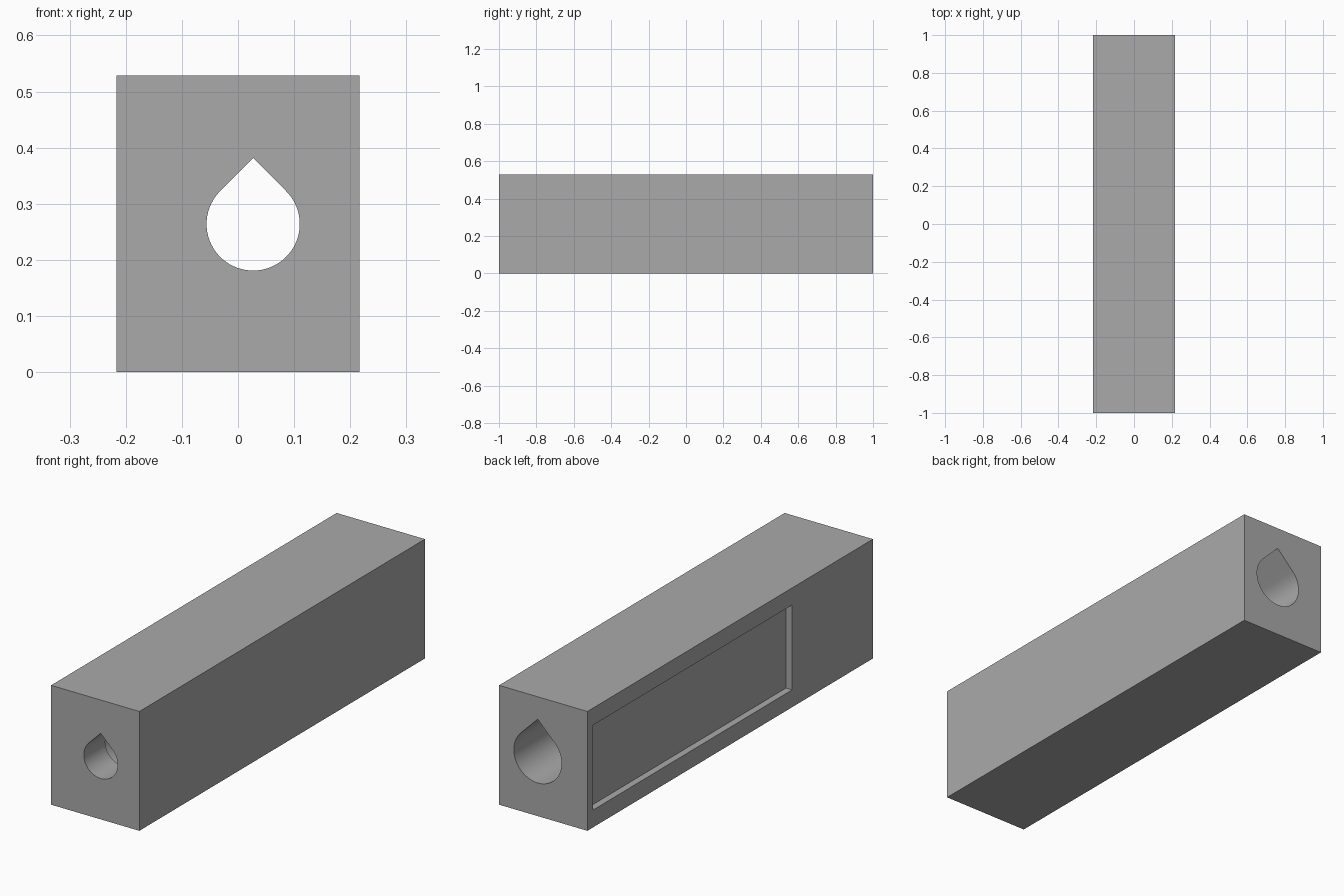
import bpy
import bmesh
from math import radians, sin, cos, sqrt
from mathutils import Vector

cube = bpy.data.objects.get("Cube")
if cube:
    bpy.data.objects.remove(cube, do_unlink=True)

WIDTH, LENGTH, HEIGHT = 0.433, 2.0, 0.529
BORE_X, BORE_Z = 0.027, 0.264
STEP_Y = -0.85          # where the narrow front bore opens into the wide one

grey = bpy.data.materials.new("plain grey")
grey.use_nodes = True
colour = (0.4, 0.4, 0.4, 1)
grey.diffuse_color = colour
grey.node_tree.nodes["Principled BSDF"].inputs["Base Color"].default_value = colour


def add_object(name, bm):
    bmesh.ops.recalc_face_normals(bm, faces=bm.faces)
    mesh = bpy.data.meshes.new(name)
    bm.to_mesh(mesh)
    bm.free()
    mesh.materials.append(grey)
    obj = bpy.data.objects.new(name, mesh)
    bpy.context.collection.objects.link(obj)
    return obj


def box(name, low, high):
    low, high = Vector(low), Vector(high)
    bm = bmesh.new()
    bmesh.ops.create_cube(bm, size=1)
    bmesh.ops.scale(bm, vec=high - low, verts=bm.verts)
    bmesh.ops.translate(bm, vec=(low + high) / 2, verts=bm.verts)
    return add_object(name, bm)


def teardrop(radius, steps=54):
    """Round below, with two tangent 45 degree flats meeting at a tip."""
    points = [(0, radius * sqrt(2))]
    for i in range(steps + 1):
        a = radians(135 + 270 * i / steps)
        points.append((radius * cos(a), radius * sin(a)))
    return points


def bore(name, sections):
    """Teardrop rings along y, joined into a closed solid."""
    bm = bmesh.new()
    rings = [[bm.verts.new((BORE_X + x, y, BORE_Z + z)) for x, z in teardrop(r)]
             for y, r in sections]
    for a, b in zip(rings, rings[1:]):
        for i in range(len(a)):
            j = (i + 1) % len(a)
            bm.faces.new((a[i], a[j], b[j], b[i]))
    bm.faces.new(rings[0])
    bm.faces.new(rings[-1])
    return add_object(name, bm)


def cut(target, cutter):
    cutter.hide_render = True
    mod = target.modifiers.new("cut", "BOOLEAN")
    mod.operation = "DIFFERENCE"
    mod.solver = "EXACT"
    mod.object = cutter
    bpy.ops.object.select_all(action="DESELECT")
    bpy.context.view_layer.objects.active = target
    target.select_set(True)
    bpy.ops.object.modifier_apply(modifier=mod.name)
    bpy.data.objects.remove(cutter, do_unlink=True)


# Rectangular bar
bar = box("bar", (-WIDTH / 2, -LENGTH / 2, 0), (WIDTH / 2, LENGTH / 2, HEIGHT))

# Stepped teardrop bore running the whole length
cut(bar, bore("bore_cutter", [(-1.1, 0.083), (STEP_Y, 0.083),
                              (STEP_Y, 0.117), (1.1, 0.117)]))

# Shallow label recess in the -x side
cut(bar, box("recess_cutter", (-0.3, -0.434, 0.077), (-WIDTH / 2 + 0.03, 0.961, 0.453)))

bar.select_set(True)
bpy.context.view_layer.objects.active = bar
bpy.ops.object.shade_smooth_by_angle(angle=radians(30))
